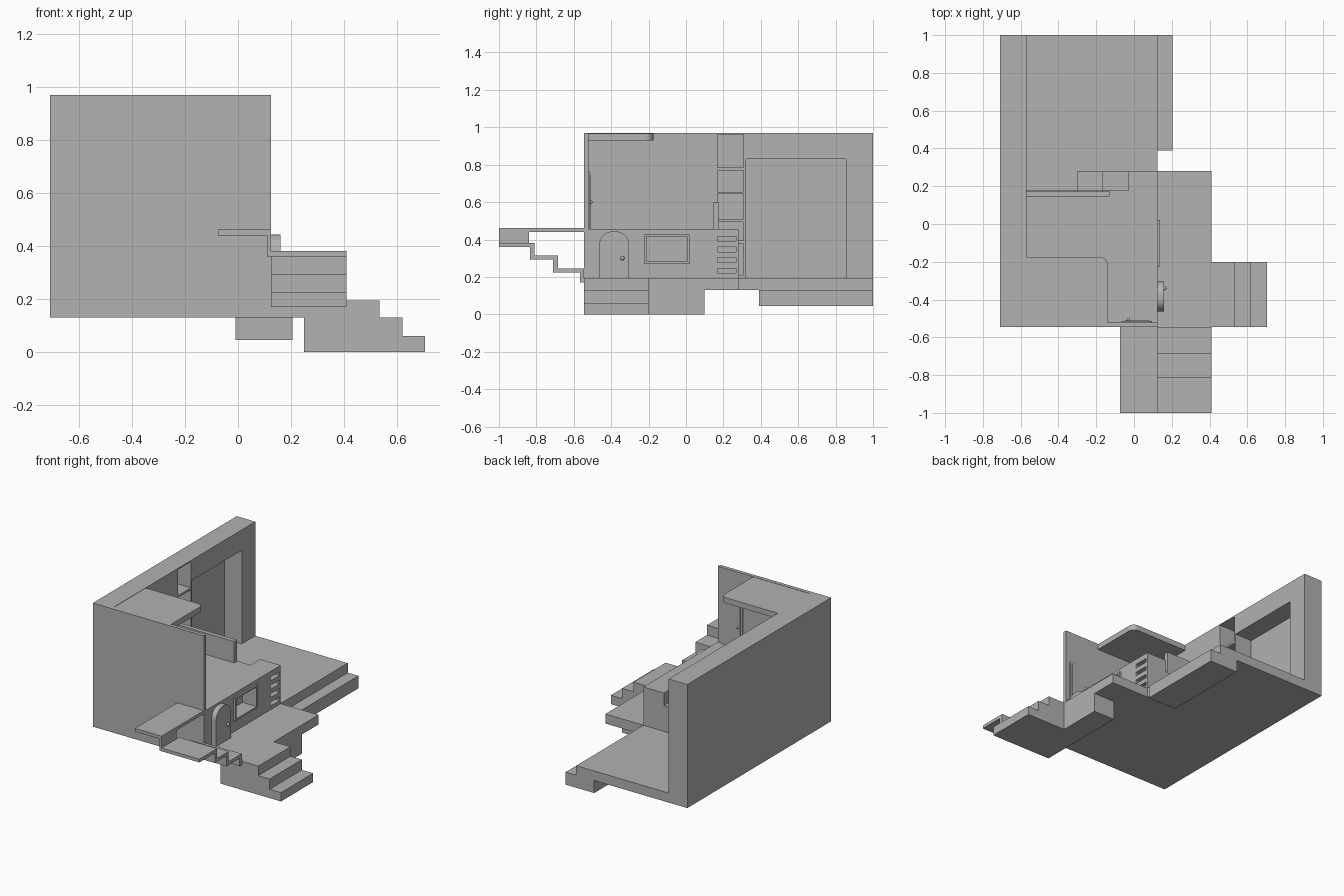
import bpy, bmesh, math

cube = bpy.data.objects.get("Cube")
if cube:
    bpy.data.objects.remove(cube, do_unlink=True)

plaster = bpy.data.materials.new("grey_plaster")
plaster.use_nodes = True
GREY = (0.445, 0.445, 0.445, 1)
plaster.diffuse_color = GREY
plaster.node_tree.nodes["Principled BSDF"].inputs["Base Color"].default_value = GREY


def prism(name, outline, axis, lo, hi):
    """Extrude a 2D outline along an axis (x: y,z / y: x,z / z: x,y)."""
    place = {"x": lambda a, b, d: (d, a, b),
             "y": lambda a, b, d: (a, d, b),
             "z": lambda a, b, d: (a, b, d)}[axis]
    bm = bmesh.new()
    rings = [[bm.verts.new(place(a, b, d)) for a, b in outline] for d in (lo, hi)]
    bm.faces.new(rings[0])
    bm.faces.new(rings[1])
    n = len(outline)
    for i in range(n):
        j = (i + 1) % n
        bm.faces.new((rings[0][i], rings[0][j], rings[1][j], rings[1][i]))
    bmesh.ops.recalc_face_normals(bm, faces=bm.faces)
    mesh = bpy.data.meshes.new(name)
    bm.to_mesh(mesh)
    bm.free()
    mesh.materials.append(plaster)
    ob = bpy.data.objects.new(name, mesh)
    bpy.context.scene.collection.objects.link(ob)
    return ob


def box(name, x, y, z):
    outline = [(x[0], y[0]), (x[1], y[0]), (x[1], y[1]), (x[0], y[1])]
    return prism(name, outline, "z", *z)


def cut(ob, x, y, z):
    """Carve a box-shaped opening and drop the cutter."""
    cutter = box("cutter", x, y, z)
    cutter.hide_render = True
    mod = ob.modifiers.new("opening", "BOOLEAN")
    mod.operation, mod.solver, mod.object = "DIFFERENCE", "EXACT", cutter
    bpy.context.view_layer.objects.active = ob
    bpy.ops.object.modifier_apply(modifier=mod.name)
    bpy.data.objects.remove(cutter, do_unlink=True)


def arch(a0, a1, z0, z1, r, steps=8):
    """Door outline with rounded upper corners."""
    pts = [(a0, z0), (a1, z0)]
    for centre, start in ((a1 - r, 0), (a0 + r, 90)):
        for i in range(steps + 1):
            t = math.radians(start + 90 * i / steps)
            pts.append((centre + r * math.cos(t), z1 - r + r * math.sin(t)))
    return pts


def knob(name, at, radius):
    bm = bmesh.new()
    bmesh.ops.create_uvsphere(bm, u_segments=16, v_segments=8, radius=radius)
    mesh = bpy.data.meshes.new(name)
    bm.to_mesh(mesh)
    bm.free()
    mesh.polygons.foreach_set("use_smooth", [True] * len(mesh.polygons))
    mesh.materials.append(plaster)
    ob = bpy.data.objects.new(name, mesh)
    ob.location = at
    bpy.context.scene.collection.objects.link(ob)


BASE, FLOOR, UPPER, TOP = 0.13, 0.195, 0.455, 0.97
WEST, WALL, FACE = -0.71, -0.57, 0.125
FRONT = -0.545

# Ground slab, porch and the steps beside it
box("ground_floor", (WEST, FACE), (FRONT, 1), (BASE, FLOOR))
box("porch", (FACE, 0.41), (FRONT, 0.28), (BASE, FLOOR))
box("porch_base", (0.25, 0.41), (FRONT, 0.10), (0, BASE))
prism("porch_steps", [(0.41, 0), (0.705, 0), (0.705, 0.06), (0.62, 0.06), (0.62, BASE),
                      (0.535, BASE), (0.535, FLOOR), (0.41, FLOOR)], "y", FRONT, -0.20)
box("back_step", (-0.01, 0.205), (0.39, 1), (0.045, BASE))

# Long wall with alcove and shelf niches
wall = box("long_wall", (WEST, WALL), (FRONT, 1), (BASE, TOP))
cut(wall, (-0.70, -0.5), (0.32, 0.855), (FLOOR, 0.83))
for z in ((0.21, 0.375), (0.395, 0.495), (0.51, 0.645), (0.655, 0.77), (0.785, 0.962)):
    cut(wall, (-0.70, -0.5), (0.168, 0.308), z)

# End wall and rounded ceiling
box("end_wall", (WALL, FACE), (FRONT, -0.52), (FLOOR, TOP))
ceiling = [(WALL, -0.52), (-0.14, -0.52)]
for i in range(9):
    t = math.radians(90 * i / 8)
    ceiling.append((-0.18 + 0.04 * math.cos(t), -0.215 + 0.04 * math.sin(t)))
ceiling.append((WALL, -0.175))
prism("ceiling", ceiling, "z", 0.93, TOP - 0.002)

# Lower room with window opening, upper floor on top
room = box("lower_room", (WALL, FACE), (-0.52, 0.178), (FLOOR, UPPER))
cut(room, (0.03, 0.2), (-0.21, 0.005), (0.283, 0.415))
landing = box("stair_landing", (-0.03, FACE), (0.165, 0.28), (FLOOR, UPPER))
for i in range(4):
    z = 0.22 + 0.057 * i
    for part in (room, landing):
        cut(part, (0.06, 0.2), (0.168, 0.268), (z, z + 0.026))
prism("inner_stairs", [(-0.30, FLOOR), (-0.03, FLOOR), (-0.03, 0.37), (-0.17, 0.37),
                       (-0.17, 0.285), (-0.30, 0.285)], "y", 0.178, 0.28)
box("stair_parapet", (WALL, -0.13), (0.145, 0.175), (UPPER, 0.60))

# Window frame
frame = box("window_frame", (FACE, 0.137), (-0.225, 0.02), (0.27, 0.428))
cut(frame, (0.1, 0.2), (-0.21, 0.005), (0.283, 0.415))

# Arched front door and upper balcony door
prism("front_door", arch(-0.463, -0.305, FLOOR, 0.443, 0.07), "x", FACE, 0.16)
knob("front_door_knob", (0.162, -0.34, 0.30), 0.011)
prism("balcony_door_frame", arch(-0.065, 0.095, UPPER, 0.765, 0.03), "y", -0.52, -0.514)
prism("balcony_door", arch(-0.05, 0.08, UPPER, 0.75, 0.025), "y", -0.514, -0.51)
knob("balcony_door_knob", (-0.03, -0.508, 0.60), 0.009)

# Balcony and folded stair down to the porch
box("balcony", (-0.075, FACE), (-1, FRONT), (0.44, 0.462))
box("balcony_riser", (0.11, FACE), (-1, -0.84), (0.36, 0.44))
prism("outer_stairs", [(-1, 0.36), (-0.835, 0.36), (-0.835, 0.293), (-0.71, 0.293),
                       (-0.71, 0.223), (-0.568, 0.223), (-0.568, 0.17), (FRONT, 0.17),
                       (FRONT, 0.245), (-0.685, 0.245), (-0.685, 0.315),
                       (-0.81, 0.315), (-0.81, 0.382), (-1, 0.382)], "x", FACE, 0.41)
